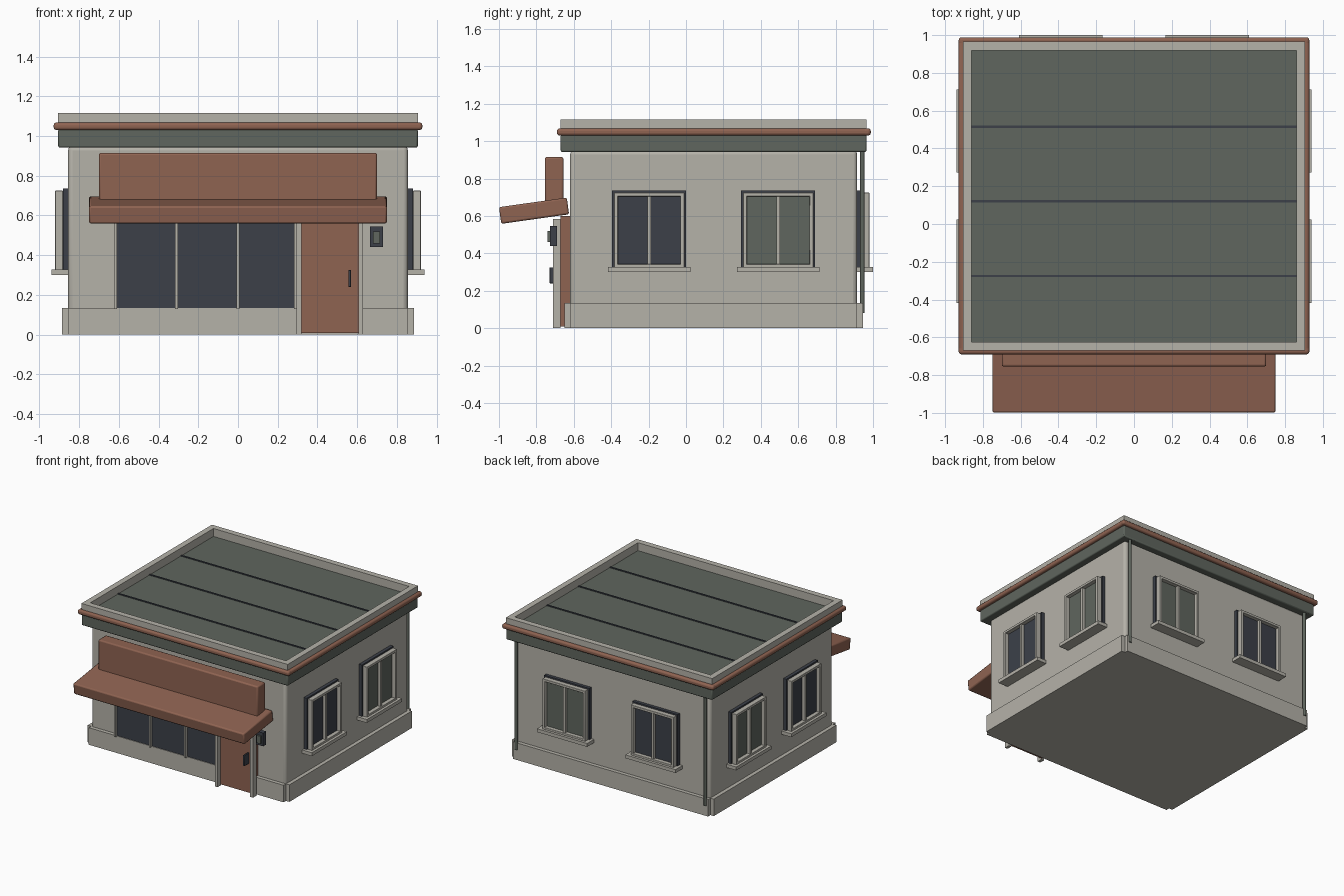
import bpy, math
from mathutils import Matrix, Vector

if "Cube" in bpy.data.objects:
    bpy.data.objects.remove(bpy.data.objects["Cube"])

def mat(name, c):
    m = bpy.data.materials.new(name)
    m.diffuse_color = (*c, 1)
    m.use_nodes = True
    m.node_tree.nodes["Principled BSDF"].inputs["Base Color"].default_value = m.diffuse_color
    return m

BEIGE = mat("warm_plaster", (0.46, 0.445, 0.395))
BRICK = mat("brick_red", (0.275, 0.125, 0.083))
GREEN = mat("grey_green", (0.115, 0.133, 0.112))
DARK = mat("dark_slate", (0.045, 0.051, 0.066))

def finish(ob, name, m, bevel=0, seg=2):
    ob.name = name
    ob.data.materials.append(m)
    if bevel:
        b = ob.modifiers.new("bevel", 'BEVEL')
        b.width, b.segments = bevel, seg
        bpy.ops.object.shade_smooth_by_angle(angle=math.radians(35))
    return ob

def box(name, m, x, y, z, bevel=0, seg=2, xf=None):
    """Box from (min, max) ranges, optionally moved by a matrix."""
    bpy.ops.mesh.primitive_cube_add(size=1)
    ob = bpy.context.object
    c = Vector([(r[0] + r[1]) / 2 for r in (x, y, z)])
    s = [r[1] - r[0] for r in (x, y, z)]
    ob.data.transform(Matrix.Translation(c) @ Matrix.Diagonal((*s, 1)))
    if xf:
        ob.data.transform(xf)
    return finish(ob, name, m, bevel, seg)

def ring(name, m, x, y, z, t, bevel=0, seg=2):
    """Four bars around a rectangle."""
    box(name + "_front", m, x, (y[0], y[0] + t), z, bevel, seg)
    box(name + "_back", m, x, (y[1] - t, y[1]), z, bevel, seg)
    yy = (y[0], y[1]) if bevel else (y[0] + t, y[1] - t)
    box(name + "_left", m, (x[0], x[0] + t), yy, z, bevel, seg)
    box(name + "_right", m, (x[1] - t, x[1]), yy, z, bevel, seg)

# Walls and plinth
box("walls", BEIGE, (-.855, .855), (-.62, .915), (.005, .95), .022, 3)
box("plinth_sides", BEIGE, (-.885, .885), (-.62, .915), (0, .135))
box("plinth_front_back", BEIGE, (-.855, .855), (-.65, .945), (0, .135))

# Cornice, trim, parapet and roof
box("cornice", GREEN, (-.905, .905), (-.67, .965), (.942, 1.035), .008)
ring("roof_trim", BRICK, (-.928, .928), (-.69, .988), (1.03, 1.068), .045, .014, 3)
ring("parapet", BEIGE, (-.905, .905), (-.67, .965), (1.03, 1.115), .046)
box("roof", GREEN, (-.86, .86), (-.625, .92), (1.03, 1.052))
for i in range(3):
    y = -.275 + i * .395
    box("roof_seam", DARK, (-.86, .86), (y - .006, y + .006), (1.05, 1.058))

# Sign board and tilted awning
box("sign_board", BRICK, (-.7, .7), (-.755, -.655), (.66, .915), .01)
tilt = Matrix.Translation((0, -.8125, .628)) @ Matrix.Rotation(math.radians(8), 4, 'X')
box("awning", BRICK, (-.75, .75), (-.183, .183), (-.045, .045), .01, 2, tilt)

# Shop window
box("shop_window", DARK, (-.625, .295), (-.645, -.61), (.128, .6))
for x in (-.617, -.31, 0, .288):
    box("shop_mullion", BEIGE, (x - .007, x + .007), (-.665, -.64), (.13, .6))

# Door
box("door", BRICK, (.315, .608), (-.672, -.61), (.008, .6))
for x in (.307, .618):
    box("door_post", BEIGE, (x - .012, x + .012), (-.712, -.67), (0, .585))
box("door_handle", DARK, (.555, .569), (-.73, -.67), (.24, .325), .003)

# Wall panel beside the door
box("wall_panel", DARK, (.665, .73), (-.727, -.69), (.44, .545))
box("wall_panel_face", GREEN, (.68, .715), (-.74, -.725), (.46, .52))

def window(name, glass, xf):
    """Window built in local space, facing +y, wall plane at y = 0."""
    def p(part, m, x, y, z, bv=0):
        box(name + part, m, x, y, z, bv, 2, xf)
    p("_surround", DARK, (-.198, .198), (-.01, .026), (.32, .735))
    p("_glass", glass, (-.175, .175), (.02, .034), (.335, .715))
    for s in (-1, 1):
        a, b = sorted((s * .167, s * .188))
        p("_jamb", BEIGE, (a, b), (.026, .065), (.325, .725), .003)
    p("_head", BEIGE, (-.188, .188), (.026, .065), (.705, .725), .003)
    p("_foot", BEIGE, (-.188, .188), (.026, .065), (.325, .343), .003)
    p("_mullion", BEIGE, (-.01, .01), (.026, .058), (.335, .715))
    p("_sill", BEIGE, (-.22, .22), (-.005, .085), (.3, .327))

# Side and back windows
for side, sx in (("right", 1), ("left", -1)):
    rot = Matrix.Rotation(-sx * math.pi / 2, 4, 'Z')
    for y, g in ((-.197, DARK), (.493, GREEN)):
        window(side + "_window", g, Matrix.Translation((sx * .855, y, 0)) @ rot)
    window("back_window", GREEN if sx > 0 else DARK,
           Matrix.Translation((sx * .388, .915, 0)))

# Downpipes at the back corners
for x in (-.83, .83):
    bpy.ops.mesh.primitive_cylinder_add(vertices=12, radius=.012, depth=.87,
                                        location=(x, .943, .515))
    bpy.ops.object.shade_smooth_by_angle(angle=math.radians(35))
    finish(bpy.context.object, "downpipe", GREEN)
